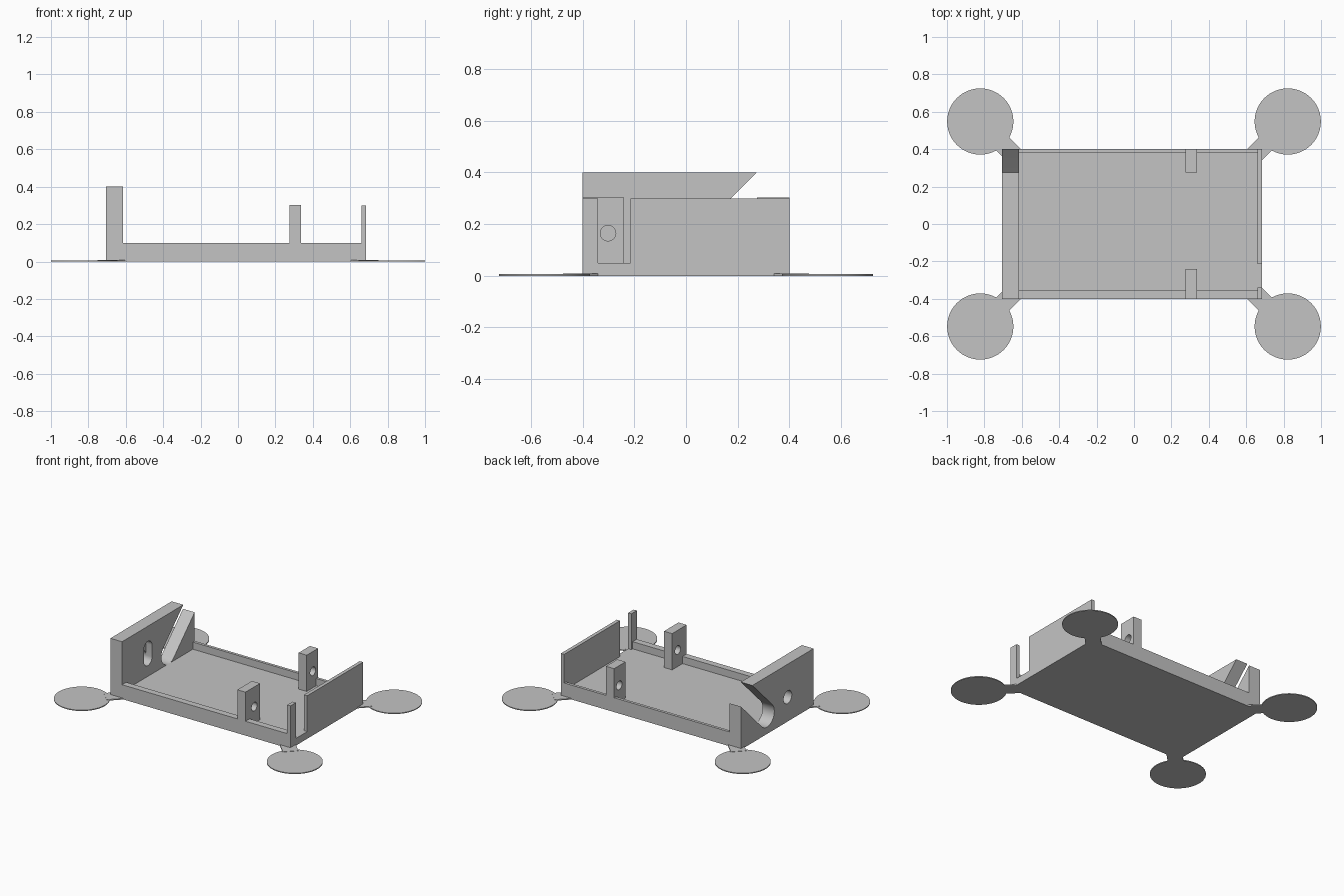
import bpy
import bmesh
from math import cos, sin, pi
from mathutils import Vector

if "Cube" in bpy.data.objects:
    bpy.data.objects.remove(bpy.data.objects["Cube"], do_unlink=True)

grey = bpy.data.materials.new("plain_grey")
grey.use_nodes = True
colour = (0.55, 0.55, 0.55, 1)
grey.diffuse_color = colour
grey.node_tree.nodes["Principled BSDF"].inputs["Base Color"].default_value = colour


def prism(name, points, push):
    """Solid made by pushing a flat outline along a vector."""
    bm = bmesh.new()
    face = bm.faces.new([bm.verts.new(p) for p in points])
    extruded = bmesh.ops.extrude_face_region(bm, geom=[face])["geom"]
    moved = [g for g in extruded if isinstance(g, bmesh.types.BMVert)]
    bmesh.ops.translate(bm, verts=moved, vec=Vector(push))
    bmesh.ops.recalc_face_normals(bm, faces=bm.faces)
    mesh = bpy.data.meshes.new(name)
    bm.to_mesh(mesh)
    bm.free()
    mesh.materials.append(grey)
    obj = bpy.data.objects.new(name, mesh)
    bpy.context.collection.objects.link(obj)
    return obj


def side_prism(name, outline, x0, x1):
    """Prism along x from a (y, z) outline."""
    return prism(name, [(x0, y, z) for y, z in outline], (x1 - x0, 0, 0))


def box(name, x0, x1, y0, y1, z0, z1):
    return side_prism(name, [(y0, z0), (y1, z0), (y1, z1), (y0, z1)], x0, x1)


def arc(cy, cz, r, start, end, steps):
    return [(cy + r * cos(start + (end - start) * i / steps),
             cz + r * sin(start + (end - start) * i / steps)) for i in range(steps + 1)]


def circle(cy, cz, r, steps=32):
    return arc(cy, cz, r, 0, 2 * pi, steps)[:-1]


def cut(obj, cutter):
    """Subtract the cutter, then discard it."""
    mod = obj.modifiers.new("cut", "BOOLEAN")
    mod.operation = "DIFFERENCE"
    mod.solver = "EXACT"
    mod.object = cutter
    graph = bpy.context.evaluated_depsgraph_get()
    mesh = bpy.data.meshes.new_from_object(obj.evaluated_get(graph))
    obj.modifiers.clear()
    obj.data = mesh
    bpy.data.objects.remove(cutter, do_unlink=True)


def smooth(obj):
    bpy.ops.object.select_all(action="DESELECT")
    obj.select_set(True)
    bpy.context.view_layer.objects.active = obj
    bpy.ops.object.shade_smooth_by_angle(angle=0.5)


left, right = -0.705, 0.685
wall_in, plate_in = -0.615, 0.66
half = 0.4
floor_top, rim_top, post_top = 0.05, 0.1, 0.3

# Shallow tray
box("floor", wall_in, plate_in, -half, half, 0, floor_top)
box("front_rim", wall_in, plate_in, -half, -0.355, floor_top, rim_top)
box("back_rim", wall_in, plate_in, 0.38, half, floor_top, rim_top)

# Tall end wall with a slanted, round-ended open slot
slot = arc(0.113, 0.128, 0.08, -pi / 4, -5 * pi / 4, 20)
outline = [(-half, 0), (half, 0), (half, 0.3)] + slot + [(0.275, 0.4), (-half, 0.4)]
tall_wall = side_prism("tall_end_wall", outline, left, wall_in)

# Round bore through the wall, opening into a tall pocket inside
cut(tall_wall, side_prism("bore", circle(-0.115, 0.17, 0.045), left - 0.1, wall_in + 0.1))
pocket = arc(-0.115, 0.25, 0.045, 0, pi, 16) + arc(-0.115, 0.17, 0.045, pi, 2 * pi, 16)
cut(tall_wall, side_prism("pocket", pocket, -0.66, wall_in + 0.1))
smooth(tall_wall)

# Thin end plate with an open notch
side_prism("thin_end_plate",
           [(-half, 0), (half, 0), (half, post_top), (-0.215, post_top),
            (-0.215, floor_top), (-0.34, floor_top), (-0.34, post_top), (-half, post_top)],
           plate_in, right)

# Pair of drilled posts
for name, y0, y1, hole_y in (("front_post", -half, -0.24, -0.302),
                             ("back_post", 0.275, half, 0.343)):
    post = box(name, 0.275, 0.338, y0, y1, floor_top, post_top + 0.003)
    cut(post, side_prism("drill", circle(hole_y, 0.165, 0.03), 0.2, 0.4))
    smooth(post)

# Flat round corner pads, each joined by a diagonal tab
for sx, side in ((-1, "right"), (1, "left")):
    for sy, end in ((-1, "front"), (1, "back")):
        centre = Vector((0.822 * sx, 0.548 * sy, 0))
        pad = prism(f"{end}_{side}_pad",
                    [(centre.x + a, centre.y + b, 0) for a, b in circle(0, 0, 0.177, 64)],
                    (0, 0, 0.006))
        smooth(pad)
        out = Vector((sx, sy, 0)).normalized()
        across = Vector((-out.y, out.x, 0)) * 0.05
        start, stop = centre - out * 0.26, centre - out * 0.15
        prism(f"{end}_{side}_tab",
              [start - across, stop - across, stop + across, start + across], (0, 0, 0.008))
